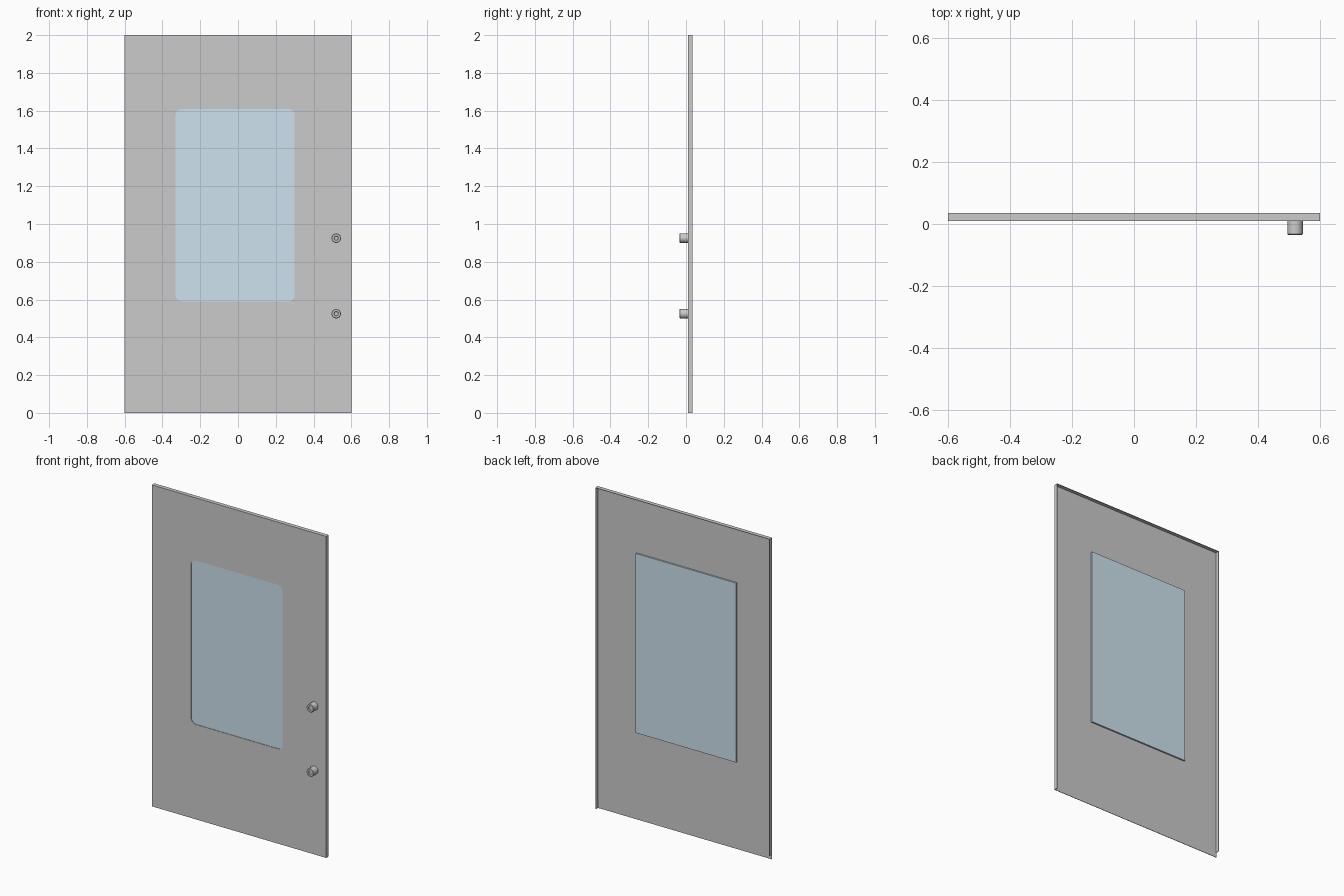
import bpy, math
from mathutils import Matrix

if "Cube" in bpy.data.objects:
    bpy.data.objects.remove(bpy.data.objects["Cube"])

W, H = 0.6, 2.0            # half width, height
Y0, Y1, T = 0.01, 0.035, 0.003   # front face, back edge, sheet thickness


def smooth(ob):
    bpy.ops.object.select_all(action='DESELECT')
    ob.select_set(True)
    bpy.context.view_layer.objects.active = ob
    bpy.ops.object.shade_smooth_by_angle(angle=math.radians(35))


def box(name, x0, x1, y0, y1, z0, z1):
    bpy.ops.mesh.primitive_cube_add(size=1)
    ob = bpy.context.object
    ob.name = name
    ob.data.transform(Matrix.Translation(((x0 + x1) / 2, (y0 + y1) / 2, (z0 + z1) / 2))
                      @ Matrix.Diagonal((x1 - x0, y1 - y0, z1 - z0, 1)))
    return ob


def rounded_rect(x0, x1, z0, z1, r, n=8):
    pts = []
    for cx, cz, a in ((x1 - r, z1 - r, 0), (x0 + r, z1 - r, 90),
                      (x0 + r, z0 + r, 180), (x1 - r, z0 + r, 270)):
        for i in range(n + 1):
            t = math.radians(a + 90 * i / n)
            pts.append((cx + r * math.cos(t), cz + r * math.sin(t)))
    return pts


# Front sheet with a rounded window opening
cu = bpy.data.curves.new("door_sheet", 'CURVE')
cu.dimensions = '2D'
cu.fill_mode = 'BOTH'
cu.extrude = T / 2
for pts in ([(-W, 0), (W, 0), (W, H), (-W, H)],
            rounded_rect(-0.33, 0.30, 0.59, 1.61, 0.035)):
    sp = cu.splines.new('POLY')
    sp.points.add(len(pts) - 1)
    for p, (x, z) in zip(sp.points, pts):
        p.co = (x, z, 0, 1)
    sp.use_cyclic_u = True
sheet = bpy.data.objects.new("door_sheet", cu)
bpy.context.collection.objects.link(sheet)
sheet.matrix_world = Matrix.Translation((0, Y0 + T / 2, 0)) @ Matrix.Rotation(math.pi / 2, 4, 'X')
bpy.context.view_layer.objects.active = sheet
sheet.select_set(True)
bpy.ops.object.convert(target='MESH')
smooth(bpy.context.object)

# Folded flanges on both sides and the top, open at the bottom
box("left_flange", -W, -W + T, Y0 + T, Y1, 0.03, H)
box("right_flange", W - T, W, Y0 + T, Y1, 0, H)
box("top_flange", -W + T, W - T, Y0 + T, Y1, H - T, H)

# Square pane mounted behind the opening
glass = bpy.data.materials.new("glass")
glass.diffuse_color = (0.62, 0.76, 0.86, 0.5)
glass.use_nodes = True
glass.node_tree.nodes["Principled BSDF"].inputs["Base Color"].default_value = glass.diffuse_color
pane = box("window_pane", -0.36, 0.33, Y0 + T, Y0 + T + 0.01, 0.542, 1.658)
pane.data.materials.append(glass)

# Two knobs, lathed with a dished front face
profile = [(0.0, -0.031), (0.010, -0.031), (0.012, -0.035), (0.022, -0.035),
           (0.025, -0.032), (0.025, Y0)]
SEG = 24
for name, z in (("upper_knob", 0.925), ("lower_knob", 0.525)):
    verts = [(r * math.cos(2 * math.pi * i / SEG), y, r * math.sin(2 * math.pi * i / SEG))
             for r, y in profile[1:] for i in range(SEG)]
    faces = [tuple(range(SEG))]
    for k in range(len(profile) - 2):
        for i in range(SEG):
            j = (i + 1) % SEG
            faces.append((k * SEG + i, (k + 1) * SEG + i, (k + 1) * SEG + j, k * SEG + j))
    me = bpy.data.meshes.new(name)
    me.from_pydata(verts, [], faces)
    knob = bpy.data.objects.new(name, me)
    bpy.context.collection.objects.link(knob)
    knob.location = (0.52, 0, z)
    smooth(knob)
